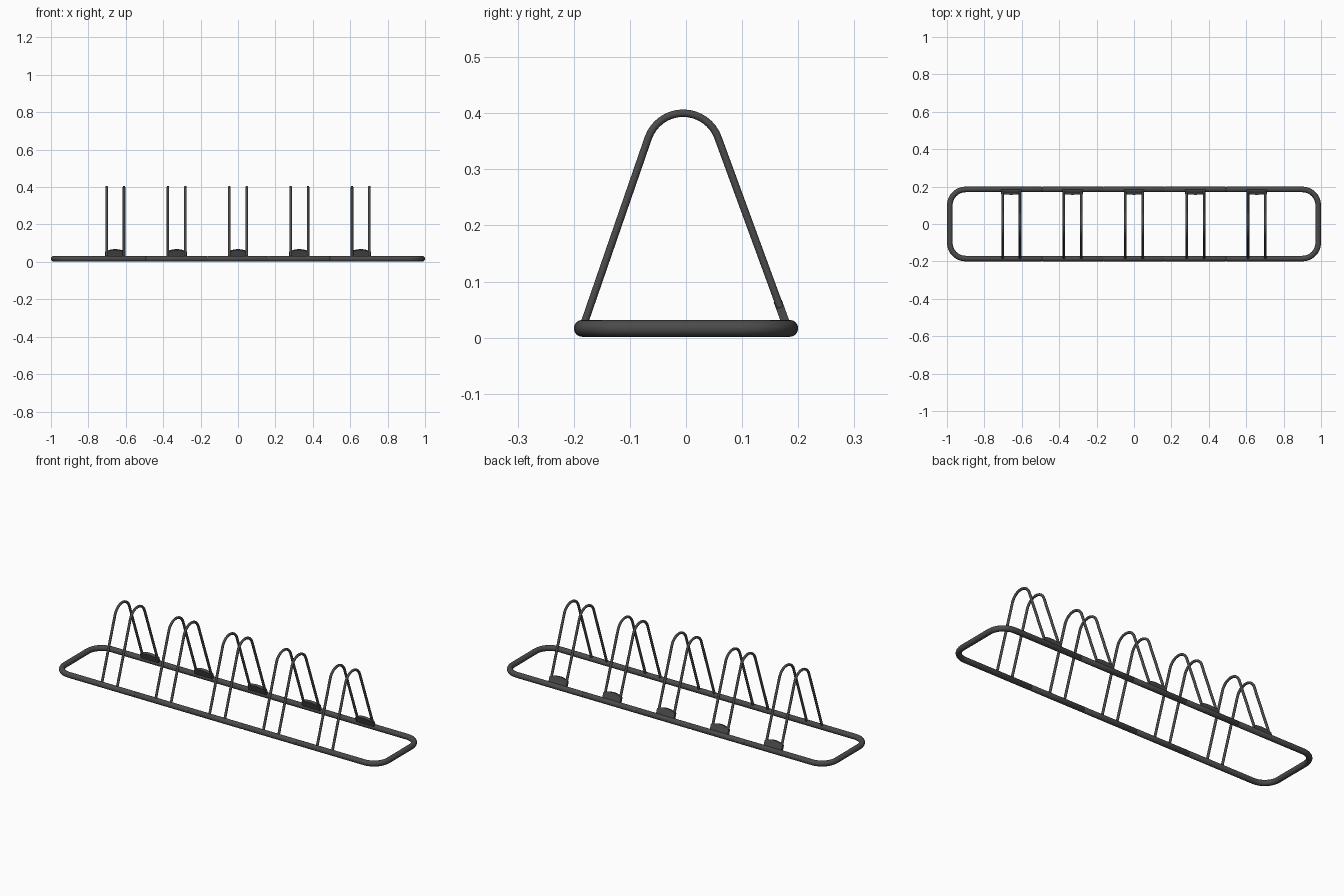
import bpy, bmesh, math
from mathutils import Matrix

if "Cube" in bpy.data.objects:
    bpy.data.objects.remove(bpy.data.objects["Cube"])

R = 0.015          # base tube radius
ZC = 0.0165        # base tube centre height
PITCH = 0.328      # spacing of the wheel slots
steel = bpy.data.materials.new("dark_steel")
steel.diffuse_color = (0.07, 0.07, 0.07, 1)
steel.use_nodes = True
steel.node_tree.nodes["Principled BSDF"].inputs["Base Color"].default_value = steel.diffuse_color


def tube(name, pts, radius, cyclic=False, res=5):
    """Round tube along pts, each (x, y, z, radius scale), as a smooth mesh."""
    cu = bpy.data.curves.new(name, 'CURVE')
    cu.dimensions = '3D'
    cu.bevel_depth = radius
    cu.bevel_resolution = res
    cu.use_fill_caps = not cyclic
    sp = cu.splines.new('POLY')
    sp.points.add(len(pts) - 1)
    for p, (x, y, z, s) in zip(sp.points, pts):
        p.co = (x, y, z, 1)
        p.radius = s
    sp.use_cyclic_u = cyclic
    ob = bpy.data.objects.new(name, cu)
    bpy.context.collection.objects.link(ob)
    bpy.ops.object.select_all(action='DESELECT')
    ob.select_set(True)
    bpy.context.view_layer.objects.active = ob
    bpy.ops.object.convert(target='MESH')
    ob = bpy.context.object
    bpy.ops.object.shade_smooth_by_angle(angle=math.radians(40))
    ob.data.materials.append(steel)
    return ob


# base frame: rounded rectangle with shallow seams between modules
HX, HY, CR = 1 - R, 0.2 - R, 0.085
path = []


def corner(sx, sy, a0):
    for i in range(9):
        a = math.radians(a0 + i * 90 / 8)
        path.append((sx * (HX - CR) + CR * math.cos(a),
                     sy * (HY - CR) + CR * math.sin(a), ZC, 1))


def seams(sy, direction):
    for k in (-1.5, -0.5, 0.5, 1.5):
        for d, s in ((-0.003, 1), (-0.001, 0.9), (0.001, 0.9), (0.003, 1)):
            path.append((direction * (k * PITCH + d), sy * HY, ZC, s))


corner(1, 1, 0)
seams(1, -1)
corner(-1, 1, 90)
corner(-1, -1, 180)
seams(-1, 1)
corner(1, -1, 270)
tube("base_frame", path, R, cyclic=True, res=6)

# hoop outline in y/z: two leaning legs joined by an arc
YC, ZA, RA = -0.005, 0.334, 0.066
hoop = [(-0.184, 0.018)]
for i in range(17):
    a = math.radians(161 - i * 142 / 16)
    hoop.append((YC + RA * math.cos(a), ZA + RA * math.sin(a)))
hoop.append((0.181, 0.018))


def stop_plate(name, x):
    """Arched plate joining the rear legs of a hoop pair."""
    w, side, top, t = 0.054, 0.027, 0.040, 0.015
    prof = [(-w, 0), (w, 0)]
    for i in range(13):
        u = 1 - i / 6
        prof.append((w * u, side + (top - side) * (1 - u * u)))
    bm = bmesh.new()
    f = bm.faces.new([bm.verts.new((px, -t / 2, pz)) for px, pz in prof])
    ext = bmesh.ops.extrude_face_region(bm, geom=[f])
    bmesh.ops.translate(bm, vec=(0, t, 0),
                        verts=[v for v in ext['geom'] if isinstance(v, bmesh.types.BMVert)])
    bmesh.ops.recalc_face_normals(bm, faces=bm.faces)
    bm.transform(Matrix.Translation((x, 0.177, 0.028)) @ Matrix.Rotation(math.radians(20), 4, 'X'))
    me = bpy.data.meshes.new(name)
    bm.to_mesh(me)
    bm.free()
    me.materials.append(steel)
    ob = bpy.data.objects.new(name, me)
    bpy.context.collection.objects.link(ob)


# five wheel slots, each a pair of hoops with a stop plate
for n in range(5):
    x = (n - 2) * PITCH
    for side, dx in (("left", -0.0465), ("right", 0.0465)):
        tube(f"hoop_{side}_{n + 1}", [(x + dx, y, z, 1) for y, z in hoop], 0.0068)
    stop_plate(f"stop_plate_{n + 1}", x)
